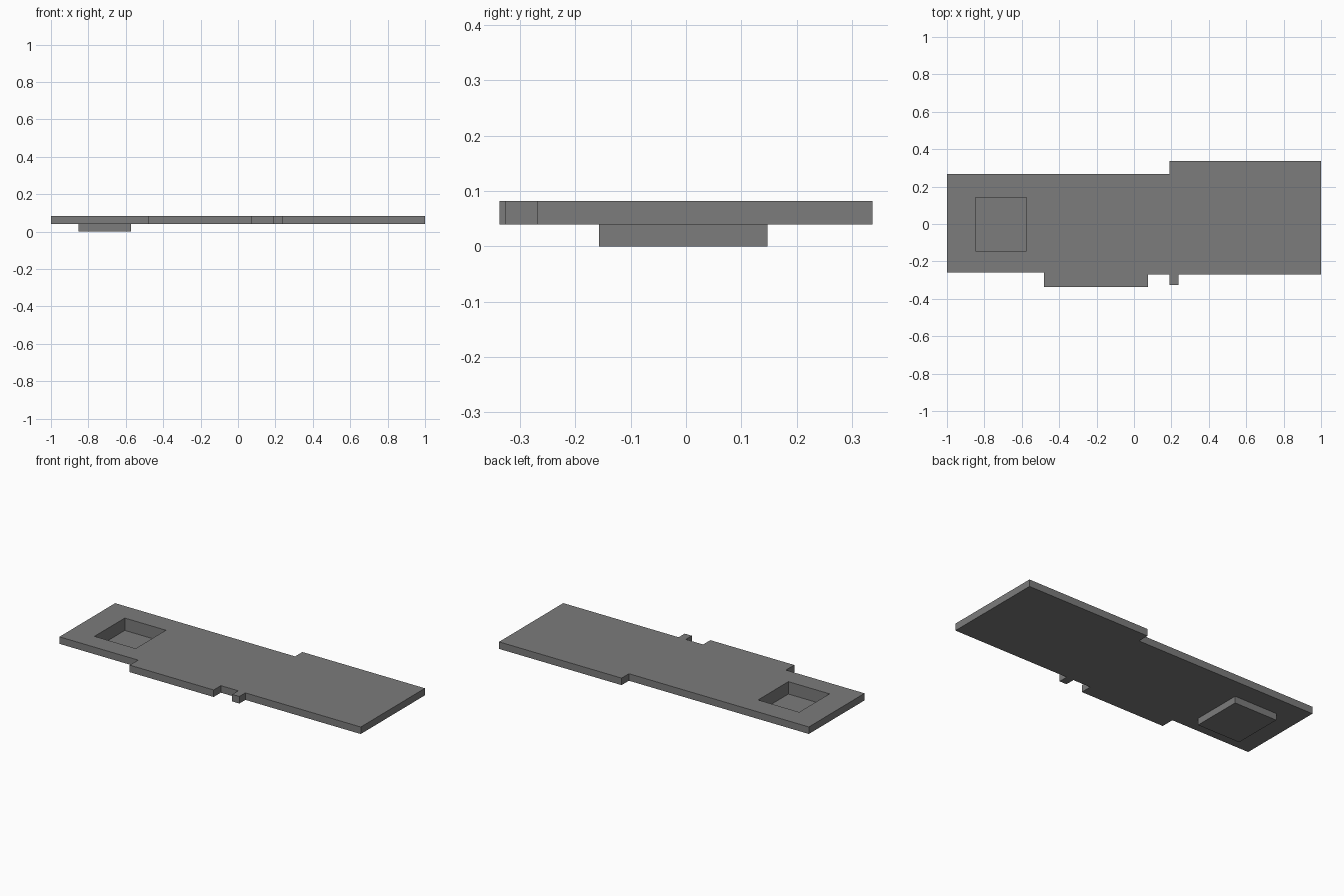
import bpy
import bmesh

default = bpy.data.objects.get("Cube")
if default:
    bpy.data.objects.remove(default, do_unlink=True)

grey = bpy.data.materials.new("mid grey")
grey.use_nodes = True
grey.diffuse_color = (0.2, 0.2, 0.2, 1)
grey.node_tree.nodes["Principled BSDF"].inputs["Base Color"].default_value = (0.2, 0.2, 0.2, 1)


def prism(name, outline, z0, z1):
    """Extrude a flat outline from z0 up to z1."""
    bm = bmesh.new()
    face = bm.faces.new([bm.verts.new((x, y, z0)) for x, y in outline])
    top = bmesh.ops.extrude_face_region(bm, geom=[face])["geom"]
    bmesh.ops.translate(bm, vec=(0, 0, z1 - z0),
                        verts=[v for v in top if isinstance(v, bmesh.types.BMVert)])
    bmesh.ops.recalc_face_normals(bm, faces=bm.faces)
    mesh = bpy.data.meshes.new(name)
    bm.to_mesh(mesh)
    bm.free()
    mesh.materials.append(grey)
    obj = bpy.data.objects.new(name, mesh)
    bpy.context.collection.objects.link(obj)
    return obj


def rectangle(x0, x1, y0, y1):
    return [(x0, y0), (x1, y0), (x1, y1), (x0, y1)]


def cut(obj, cutter):
    mod = obj.modifiers.new("recess", 'BOOLEAN')
    mod.operation = 'DIFFERENCE'
    mod.solver = 'EXACT'
    mod.object = cutter


# Stepped floor plate with a front bay and a small front stub
plate = prism("floor_plate", [
    (-1, -0.258), (-0.48, -0.258), (-0.48, -0.337), (0.075, -0.337),
    (0.075, -0.269), (0.19, -0.269), (0.19, -0.326), (0.237, -0.326),
    (0.237, -0.269), (1, -0.269), (1, 0.337), (0.19, 0.337),
    (0.19, 0.268), (-1, 0.268)], 0.04, 0.082)

# Thin-walled basin hanging below the plate
basin = prism("basin", rectangle(-0.853, -0.571, -0.157, 0.147), 0, 0.04)

# Square recess through the plate into the basin
recess = prism("recess_cutter", rectangle(-0.848, -0.576, -0.144, 0.142), 0.008, 0.12)
recess.hide_render = True
recess.hide_viewport = True
recess.display_type = 'WIRE'
cut(plate, recess)
cut(basin, recess)
